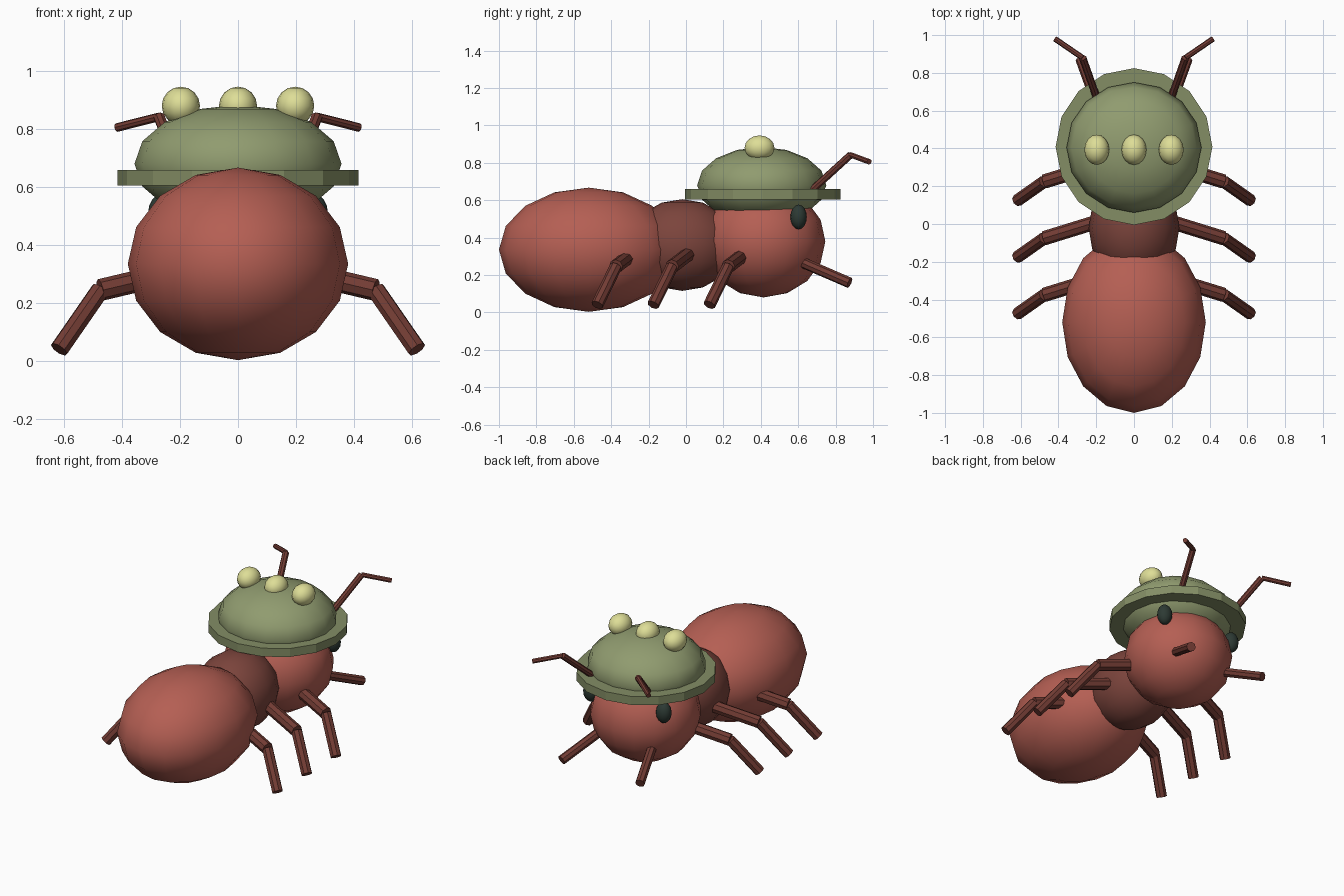
import bpy
from math import radians
from mathutils import Vector

if "Cube" in bpy.data.objects:
    bpy.data.objects.remove(bpy.data.objects["Cube"])


def material(name, rgb):
    m = bpy.data.materials.new(name)
    m.diffuse_color = (*rgb, 1)
    m.use_nodes = True
    m.node_tree.nodes["Principled BSDF"].inputs["Base Color"].default_value = m.diffuse_color
    return m


RED = material("red", (0.46, 0.114, 0.087))
BROWN = material("brown", (0.20, 0.058, 0.045))
LIMB = material("limb", (0.17, 0.045, 0.034))
GREEN = material("green", (0.28, 0.33, 0.16))
BRIM = material("brim_green", (0.23, 0.27, 0.13))
YELLOW = material("pale_yellow", (0.73, 0.73, 0.31))
DARK = material("dark", (0.026, 0.042, 0.034))


def finish(name, mat):
    ob = bpy.context.object
    ob.name = name
    ob.data.materials.append(mat)
    return ob


def ellipsoid(name, loc, radii, mat, segments=16, rings=8):
    bpy.ops.mesh.primitive_uv_sphere_add(segments=segments, ring_count=rings, radius=1, location=loc)
    ob = finish(name, mat)
    ob.scale = radii
    bpy.ops.object.transform_apply(location=False, rotation=False, scale=True)
    bpy.ops.object.shade_smooth()
    return ob


def rod(name, a, b, r, mat=LIMB, sides=8):
    a, b = Vector(a), Vector(b)
    d = b - a
    bpy.ops.mesh.primitive_cylinder_add(vertices=sides, radius=r, depth=d.length, location=(a + b) / 2,
                                        rotation=d.to_track_quat('Z', 'Y').to_euler())
    return finish(name, mat)


# Body
ellipsoid("abdomen", (0, -0.52, 0.335), (0.38, 0.48, 0.332), RED)
ellipsoid("thorax", (0, -0.02, 0.36), (0.24, 0.29, 0.245), BROWN)
ellipsoid("head", (0, 0.415, 0.38), (0.33, 0.33, 0.30), RED)

# Helmet: dome, brim and lamps
ellipsoid("helmet_dome", (0, 0.405, 0.68), (0.357, 0.345, 0.204), GREEN)
bpy.ops.mesh.primitive_cylinder_add(vertices=16, radius=0.415, depth=0.055, location=(0, 0.41, 0.632))
finish("helmet_brim", BRIM)
for i, x in enumerate((-0.197, 0, 0.197)):
    ellipsoid(f"helmet_knob_{i + 1}", (x, 0.393, 0.88), (0.066, 0.08, 0.066), YELLOW)

# Paired parts
for side, s in (("right", 1), ("left", -1)):
    ellipsoid(f"eye_{side}", (s * 0.262, 0.602, 0.51), (0.048, 0.044, 0.066), DARK)

    base, elbow, tip = (s * 0.18, 0.62, 0.605), (s * 0.272, 0.88, 0.842), (s * 0.418, 0.98, 0.805)
    rod(f"antenna_lower_{side}", base, elbow, 0.02)
    rod(f"antenna_tip_{side}", elbow, tip, 0.015)
    rod(f"mandible_{side}", (s * 0.19, 0.62, 0.268), (s * 0.282, 0.875, 0.158), 0.029)

    for leg, y in (("front", 0.3), ("middle", 0), ("rear", -0.3)):
        hip = (s * 0.2, y + 0.01, 0.31)
        knee = (s * 0.475, y - 0.075, 0.245)
        foot = (s * 0.617, y - 0.175, 0.04)
        rod(f"{leg}_upper_leg_{side}", hip, knee, 0.038)
        rod(f"{leg}_lower_leg_{side}", knee, foot, 0.033)
